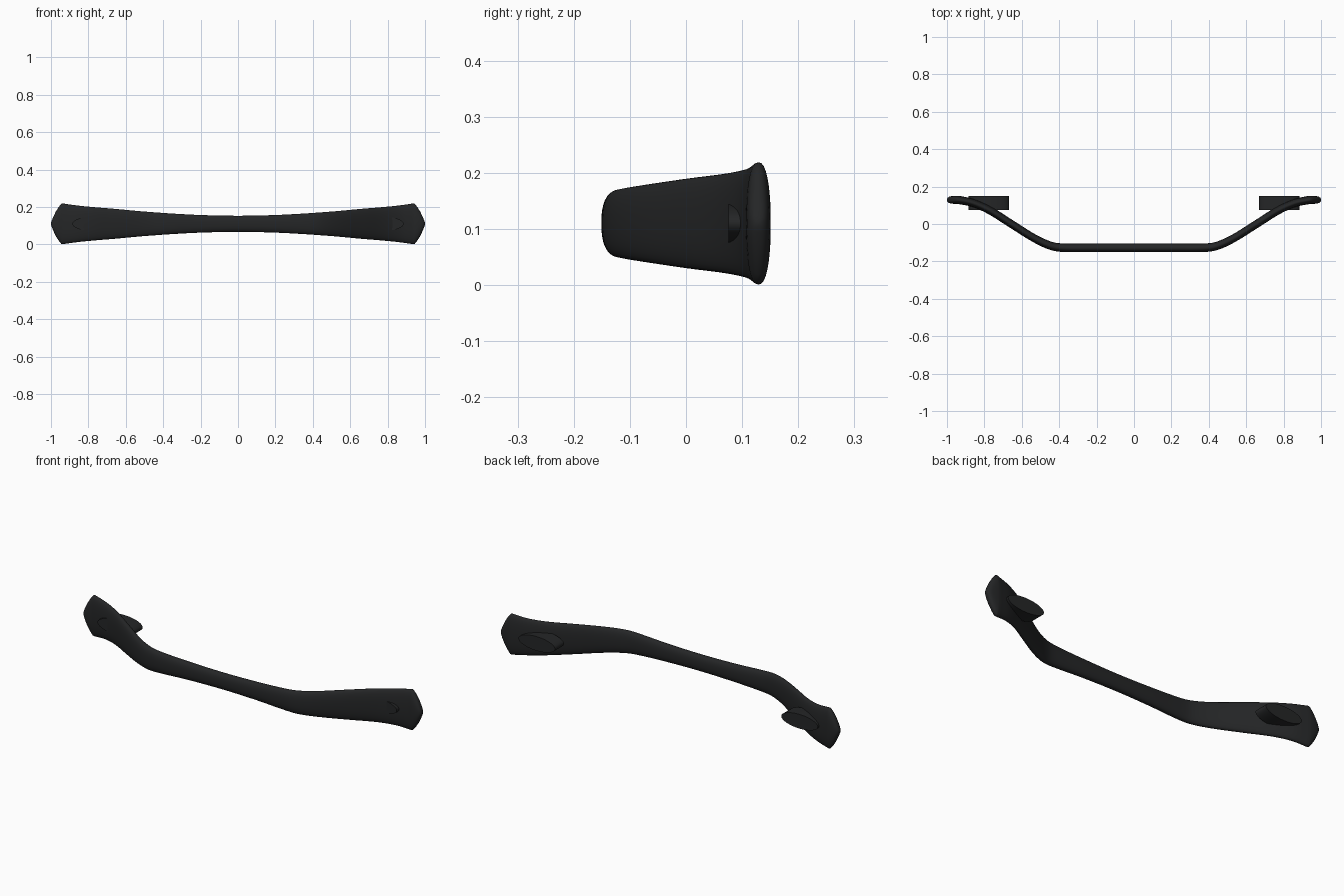
import bpy, bmesh, math
from mathutils import Vector

if "Cube" in bpy.data.objects:
    bpy.data.objects.remove(bpy.data.objects["Cube"])

ZC = 0.11
mat = bpy.data.materials.new("black_metal")
mat.diffuse_color = (0.018, 0.019, 0.02, 1)
mat.use_nodes = True
mat.node_tree.nodes["Principled BSDF"].inputs["Base Color"].default_value = mat.diffuse_color

# half of the grip path: x, y, half thickness, half height
KEYS = [(0, -.127, .023, .043), (.2, -.127, .023, .047), (.37, -.127, .023, .056),
        (.44, -.118, .022, .061), (.53, -.078, .021, .068), (.66, .003, .021, .080),
        (.77, .072, .021, .089), (.86, .112, .021, .098), (.938, .129, .022, .109)]
TIP = [(.944, .129, .022, .108), (.958, .129, .0215, .091), (.975, .129, .020, .064),
       (.988, .129, .017, .036), (.996, .129, .012, .016), (1.0, .129, .005, .005)]


def smooth(keys, steps=5):
    """Catmull-Rom through the key stations."""
    k = [Vector(p) for p in keys]
    k = [Vector((-k[1][0], *k[1][1:]))] + k + [2 * k[-1] - k[-2]]
    out = []
    for i in range(1, len(k) - 2):
        a, b, c, d = k[i - 1:i + 3]
        h = c[0] - b[0]
        m0 = (c - a) * (h / (c[0] - a[0]))
        m1 = (d - b) * (h / (d[0] - b[0]))
        for s in range(steps):
            t = s / steps
            out.append(b * (2*t**3 - 3*t*t + 1) + m0 * (t**3 - 2*t*t + t)
                       + c * (3*t*t - 2*t**3) + m1 * (t**3 - t*t))
    return out + [k[-2]]


def finish(bm, name, angle):
    bmesh.ops.recalc_face_normals(bm, faces=bm.faces)
    me = bpy.data.meshes.new(name)
    bm.to_mesh(me)
    bm.free()
    ob = bpy.data.objects.new(name, me)
    bpy.context.collection.objects.link(ob)
    me.materials.append(mat)
    bpy.ops.object.select_all(action='DESELECT')
    ob.select_set(True)
    bpy.context.view_layer.objects.active = ob
    bpy.ops.object.shade_smooth_by_angle(angle=math.radians(angle))
    return ob


# grip: rounded flat section lofted along the bowed path
half = smooth(KEYS) + [Vector(p) for p in TIP]
stations = [Vector((-p[0], *p[1:])) for p in reversed(half[1:])] + half
N = 32
bm = bmesh.new()
rings = []
for i, p in enumerate(stations):
    a, b = stations[max(i - 1, 0)], stations[min(i + 1, len(stations) - 1)]
    tan = Vector((b[0] - a[0], b[1] - a[1])).normalized()
    ring = []
    for j in range(N):
        t = 2 * math.pi * j / N
        c, s = math.cos(t), math.sin(t)
        u = p[2] * math.copysign(abs(c) ** .85, c)
        v = p[3] * math.copysign(abs(s) ** .85, s)
        ring.append(bm.verts.new((p[0] - tan.y * u, p[1] + tan.x * u, ZC + v)))
    rings.append(ring)
for r, q in zip(rings, rings[1:]):
    for j in range(N):
        bm.faces.new((r[j], r[(j + 1) % N], q[(j + 1) % N], q[j]))
bm.faces.new(rings[0])
bm.faces.new(rings[-1])
finish(bm, "grip", 50)

# oval mounting posts behind each end
for side, name in ((-1, "left_mount"), (1, "right_mount")):
    bm = bmesh.new()
    loops = [[bm.verts.new((side * .777 + .108 * math.cos(2 * math.pi * j / 48), y,
                            ZC + .038 * math.sin(2 * math.pi * j / 48)))
              for j in range(48)] for y in (.076, .151)]
    for j in range(48):
        k = (j + 1) % 48
        bm.faces.new((loops[0][j], loops[0][k], loops[1][k], loops[1][j]))
    for l in loops:
        bm.faces.new(l)
    finish(bm, name, 35)
